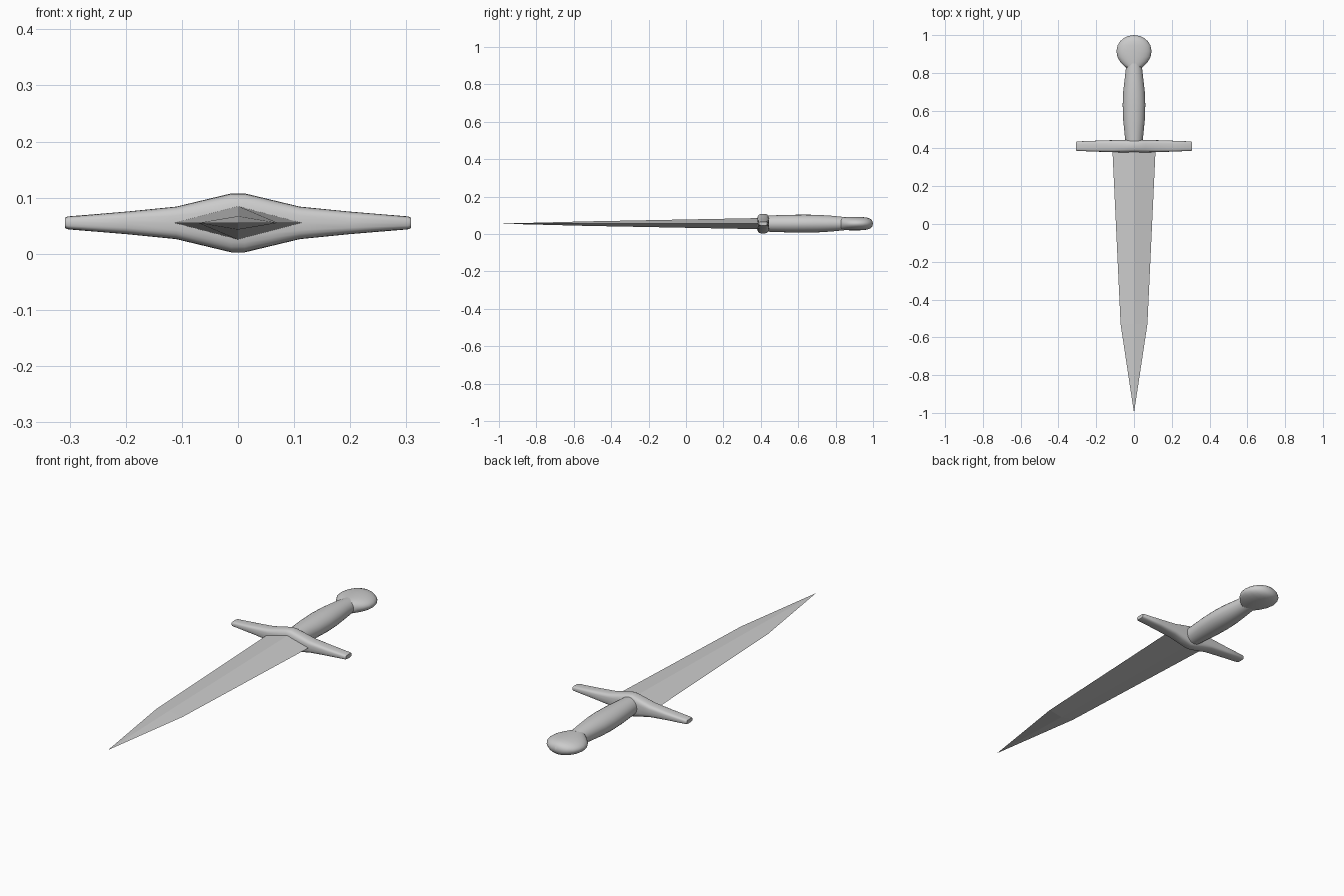
import bpy, bmesh, math
from mathutils import Vector

cube = bpy.data.objects.get("Cube")
if cube:
    bpy.data.objects.remove(cube, do_unlink=True)

MID_Z = 0.055

steel = bpy.data.materials.new("grey_steel")
steel.use_nodes = True
GREY = (0.6, 0.6, 0.6, 1)
steel.diffuse_color = GREY
steel.node_tree.nodes["Principled BSDF"].inputs["Base Color"].default_value = GREY


def loft(name, stations, axis, sides, power=1.0, centre=0.0, smooth=35):
    """Skin rings (position, half width, half height) along the x or y axis."""
    bm = bmesh.new()
    rings = []
    for pos, w, h in stations:
        ring = []
        for i in range(sides):
            a = math.tau * i / sides
            c, s = math.cos(a), math.sin(a)
            u = w * math.copysign(abs(c) ** power, c)
            v = h * math.copysign(abs(s) ** power, s) + MID_Z
            p = (u, pos, v) if axis == "y" else (pos, centre + u, v)
            ring.append(bm.verts.new(Vector(p)))
        rings.append(ring)
    for a, b in zip(rings, rings[1:]):
        for i in range(sides):
            j = (i + 1) % sides
            bm.faces.new((a[i], a[j], b[j], b[i]))
    bm.faces.new(rings[0])
    bm.faces.new(rings[-1])
    bmesh.ops.remove_doubles(bm, verts=bm.verts, dist=0.0002)
    bmesh.ops.recalc_face_normals(bm, faces=bm.faces)
    mesh = bpy.data.meshes.new(name)
    bm.to_mesh(mesh)
    bm.free()
    mesh.materials.append(steel)
    obj = bpy.data.objects.new(name, mesh)
    bpy.context.collection.objects.link(obj)
    if smooth:
        bpy.ops.object.select_all(action="DESELECT")
        obj.select_set(True)
        bpy.context.view_layer.objects.active = obj
        bpy.ops.object.shade_smooth_by_angle(angle=math.radians(smooth))
    return obj


# Diamond-section blade with a kink before the point
loft("blade", [(-1, 0.00005, 0.00005), (-0.53, 0.071, 0.012), (0.41, 0.115, 0.03)],
     "y", 4, smooth=0)

# Crossguard, thick in the middle and thin at the tips
half = [(0.012, 0.033, 0.0525), (0.06, 0.033, 0.041), (0.11, 0.032, 0.029),
        (0.2, 0.029, 0.02), (0.303, 0.025, 0.0115), (0.308, 0.022, 0.0095)]
guard = [(-x, w, h) for x, w, h in reversed(half)] + half
loft("crossguard", guard, "x", 24, power=0.6, centre=0.412)

# Swelling oval grip
loft("grip", [(0.41, 0.044, 0.042), (0.46, 0.048, 0.044), (0.55, 0.057, 0.047),
              (0.63, 0.06, 0.048), (0.7, 0.057, 0.047), (0.78, 0.048, 0.042),
              (0.85, 0.04, 0.035)], "y", 24)

# Flattened round pommel
loft("pommel", [(0.826, 0.04, 0.033), (0.84, 0.056, 0.034), (0.86, 0.074, 0.035),
                (0.885, 0.088, 0.036), (0.915, 0.093, 0.036), (0.945, 0.087, 0.035),
                (0.968, 0.073, 0.032), (0.985, 0.053, 0.026), (0.995, 0.032, 0.017),
                (1, 0.0001, 0.0001)], "y", 32, smooth=60)
